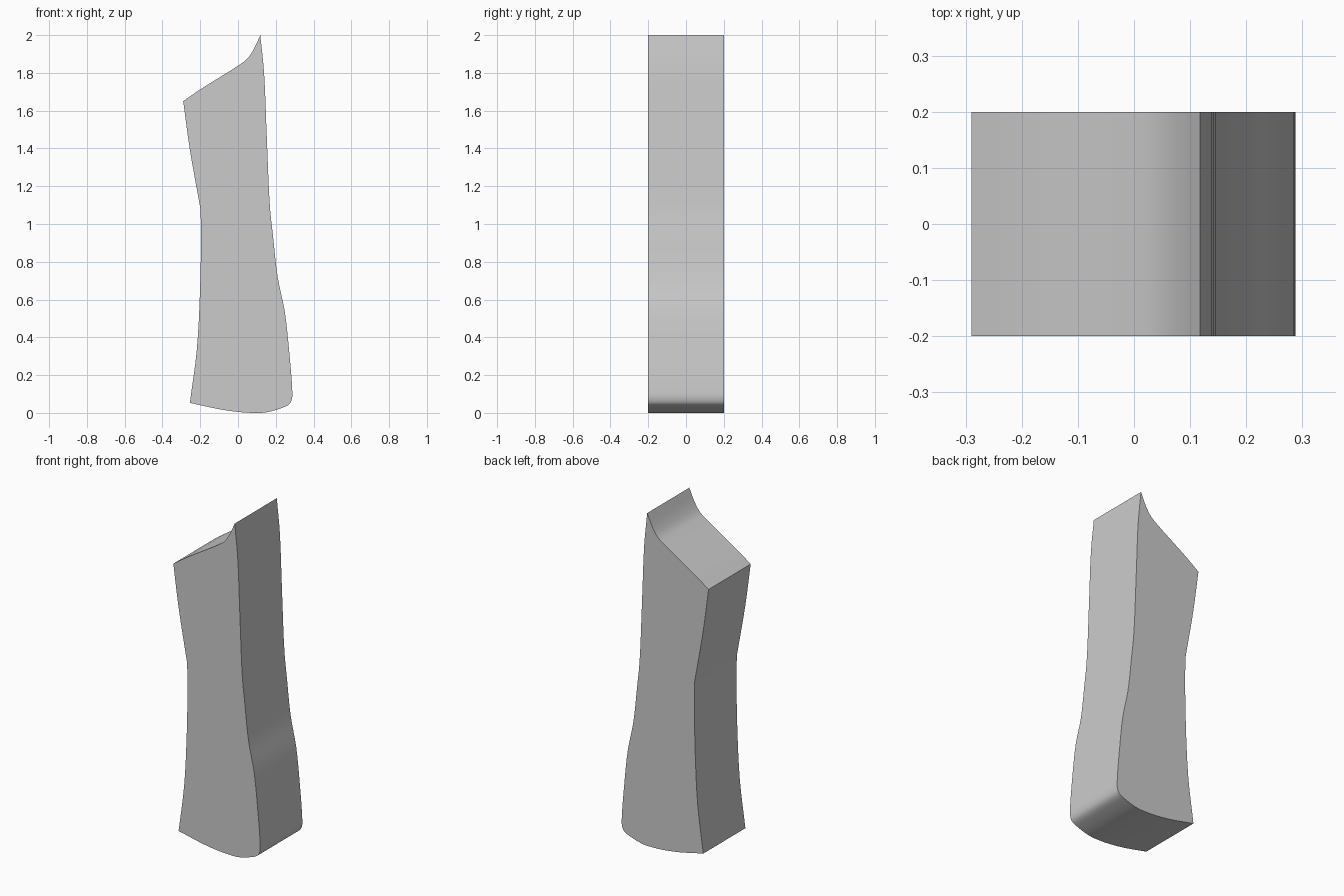
import bpy, bmesh, math
from mathutils import Vector

if "Cube" in bpy.data.objects:
    bpy.data.objects.remove(bpy.data.objects["Cube"])

HALF_DEPTH = 0.2
STEPS = 4

# Outline runs (x, z) between sharp corners, clockwise from the peak
runs = [
    [(0.118, 2.0), (0.138, 1.80), (0.152, 1.47), (0.169, 1.09), (0.185, 0.94),
     (0.21, 0.72), (0.247, 0.54), (0.27, 0.335), (0.287, 0.125),
     (0.286, 0.077), (0.272, 0.047), (0.22, 0.022), (0.125, 0.0),
     (-0.055, 0.012), (-0.255, 0.053)],
    [(-0.255, 0.053), (-0.218, 0.335), (-0.201, 0.65), (-0.196, 0.92), (-0.198, 1.075)],
    [(-0.198, 1.075), (-0.255, 1.395), (-0.29, 1.65)],
    [(-0.29, 1.65), (-0.204, 1.71), (0.008, 1.843), (0.05, 1.876),
     (0.083, 1.925), (0.118, 2.0)],
]


def smooth_run(points):
    """Centripetal spline through the points, leaving out the last one."""
    p = [Vector(q) for q in points]
    p = [2 * p[0] - p[1]] + p + [2 * p[-1] - p[-2]]
    out = []
    for a, b, c, d in zip(p, p[1:], p[2:], p[3:]):
        t1 = math.sqrt((b - a).length)
        t2 = t1 + math.sqrt((c - b).length)
        t3 = t2 + math.sqrt((d - c).length)
        for i in range(STEPS):
            t = t1 + (t2 - t1) * i / STEPS
            e = a.lerp(b, t / t1)
            f = b.lerp(c, (t - t1) / (t2 - t1))
            g = c.lerp(d, (t - t2) / (t3 - t2))
            h = e.lerp(f, t / t2)
            k = f.lerp(g, (t - t1) / (t3 - t1))
            out.append(h.lerp(k, (t - t1) / (t2 - t1)))
    return out


# Slab: curved profile extruded along y
outline = [q for run in runs for q in smooth_run(run)]
bm = bmesh.new()
front = bm.faces.new([bm.verts.new((q.x, -HALF_DEPTH, max(q.y, 0))) for q in outline])
back = bmesh.ops.extrude_face_region(bm, geom=[front], use_keep_orig=True)
moved = [v for v in back["geom"] if isinstance(v, bmesh.types.BMVert)]
bmesh.ops.translate(bm, verts=moved, vec=(0, 2 * HALF_DEPTH, 0))
bmesh.ops.recalc_face_normals(bm, faces=bm.faces)

mesh = bpy.data.meshes.new("carved_slab")
bm.to_mesh(mesh)
bm.free()
slab = bpy.data.objects.new("carved_slab", mesh)
bpy.context.collection.objects.link(slab)
bpy.context.view_layer.objects.active = slab
slab.select_set(True)
bpy.ops.object.shade_smooth_by_angle(angle=math.radians(30))
